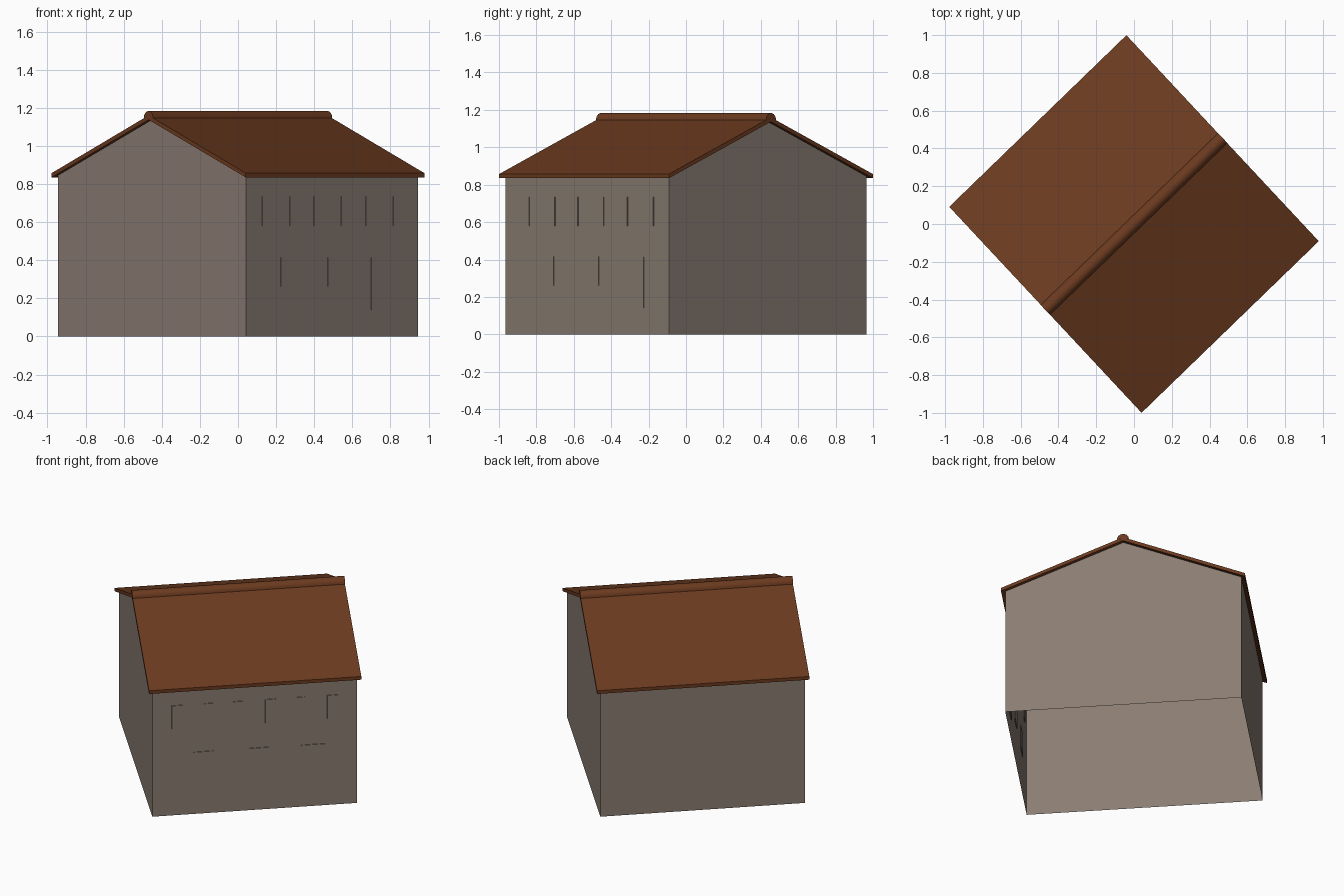
import bpy, bmesh, math
from mathutils import Matrix

if "Cube" in bpy.data.objects:
    bpy.data.objects.remove(bpy.data.objects["Cube"])

# The footprint is slightly skewed: ridge axis and gable axis are not quite square
AX, AY = (0.7184, 0.6956), (-0.6825, 0.7309)
PLACE = Matrix(((AX[0], AY[0], 0, 0), (AX[1], AY[1], 0, 0), (0, 0, 1, 0), (0, 0, 0, 1)))


def material(name, color):
    m = bpy.data.materials.new(name)
    m.diffuse_color = (*color, 1)
    m.use_nodes = True
    m.node_tree.nodes["Principled BSDF"].inputs["Base Color"].default_value = m.diffuse_color
    return m


STONE = material("stone_grey", (0.252, 0.203, 0.168))
ROOF = material("roof_brown", (0.150, 0.043, 0.014))


def finish(name, bm, mat):
    bmesh.ops.recalc_face_normals(bm, faces=bm.faces)
    bm.transform(PLACE)
    me = bpy.data.meshes.new(name)
    bm.to_mesh(me)
    bm.free()
    me.materials.append(mat)
    ob = bpy.data.objects.new(name, me)
    bpy.context.collection.objects.link(ob)
    return ob


def prism(name, profile, half, mat, shell=False):
    """Extrude a closed (y, z) profile along the ridge; shell keeps only upright faces."""
    bm = bmesh.new()
    face = bm.faces.new([bm.verts.new((-half, y, z)) for y, z in profile])
    ext = bmesh.ops.extrude_face_region(bm, geom=[face], use_keep_orig=True)
    moved = [g for g in ext['geom'] if isinstance(g, bmesh.types.BMVert)]
    bmesh.ops.translate(bm, verts=moved, vec=(2 * half, 0, 0))
    bmesh.ops.recalc_face_normals(bm, faces=bm.faces)
    if shell:
        flat = [f for f in bm.faces if abs(f.normal.z) > 0.1]
        bmesh.ops.delete(bm, geom=flat, context='FACES')
    return finish(name, bm, mat)


# Gabled walls, hollow with an open bottom
W = 0.722
prism("walls", [(-W, 0), (W, 0), (W, 0.845), (0, 1.138), (-W, 0.845)], 0.629, STONE, True)

# Folded roof slab with small overhang
R = 0.746
prism("roof", [(-R, 0.835), (0, 1.137), (R, 0.835), (R, 0.857), (0, 1.16), (-R, 0.857)],
      0.653, ROOF)

# Half-round ridge cap
n, rad = 9, 0.036
cap = prism("ridge_cap", [(rad * math.cos(math.pi * i / n),
                           1.147 + rad * math.sin(math.pi * i / n)) for i in range(n + 1)],
            0.654, ROOF)
bpy.context.view_layer.objects.active = cap
cap.select_set(True)
bpy.ops.object.shade_smooth_by_angle()


# Window and door plates set through the front-right wall
def plate(name, x0, x1, z0, z1):
    u0, u1 = ((x - 0.4965) / AX[0] for x in (x0, x1))
    bm = bmesh.new()
    mat = Matrix.Translation(((u0 + u1) / 2, -W, (z0 + z1) / 2)) @ \
        Matrix.Diagonal((u1 - u0, 0.0096, z1 - z0, 1))
    bmesh.ops.create_cube(bm, size=1, matrix=mat)
    finish(name, bm, STONE)


for i, x in enumerate((0.13, 0.273, 0.40, 0.543, 0.673, 0.817)):
    plate(f"upper_window_{i + 1}", x, x + 0.047, 0.58, 0.735)
for i, x in enumerate((0.226, 0.474)):
    plate(f"lower_window_{i + 1}", x, x + 0.088, 0.262, 0.415)
plate("door", 0.702, 0.81, 0.14, 0.413)
